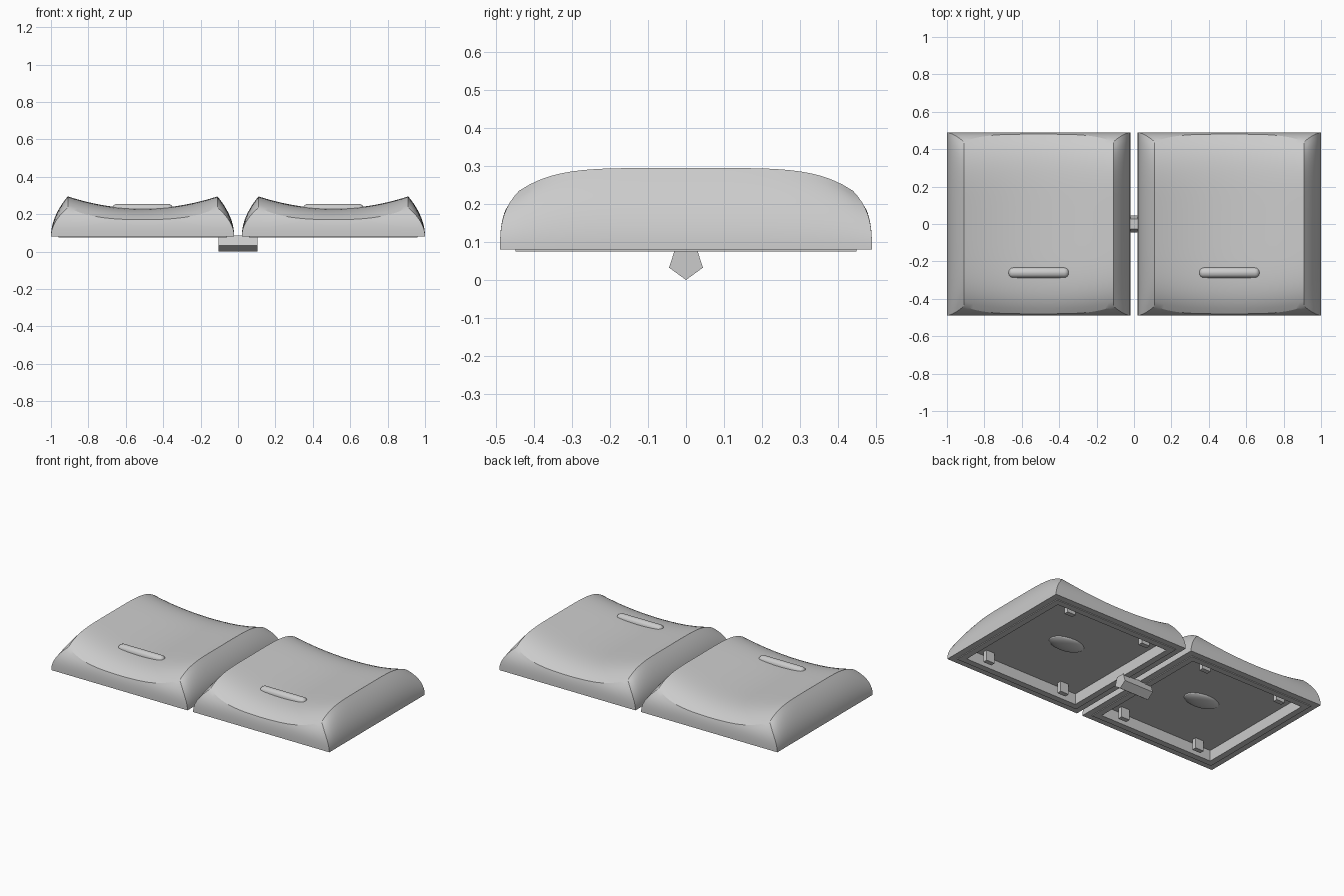
import bpy, bmesh, math

if "Cube" in bpy.data.objects:
    bpy.data.objects.remove(bpy.data.objects["Cube"], do_unlink=True)

grey = bpy.data.materials.new("light grey plastic")
grey.use_nodes = True
grey.diffuse_color = (0.6, 0.6, 0.6, 1)
grey.node_tree.nodes["Principled BSDF"].inputs["Base Color"].default_value = (0.6, 0.6, 0.6, 1)

N, WALL = 32, 10          # top grid cells, wall rows
BASE, OUT = 0.08, 0.49    # base height, half width of the base


def finish(name, bm, x=0.0, angle=22):
    bmesh.ops.recalc_face_normals(bm, faces=bm.faces)
    mesh = bpy.data.meshes.new(name)
    bm.to_mesh(mesh)
    bm.free()
    mesh.materials.append(grey)
    obj = bpy.data.objects.new(name, mesh)
    obj.location.x = x
    bpy.context.collection.objects.link(obj)
    bpy.ops.object.select_all(action="DESELECT")
    obj.select_set(True)
    bpy.context.view_layer.objects.active = obj
    bpy.ops.object.shade_smooth_by_angle(angle=math.radians(angle))
    return obj


def top_point(a, b):
    """Dished top: hollow across x, rolled over at both y ends."""
    x = 0.4 * a
    y = (0.48 - 0.04 * a ** 4) * b
    ridge = 0.295 - 0.06 * abs(y / 0.44) ** 5
    depth = 0.065 - 0.033 * (y / 0.48) ** 4
    return x, y, ridge - depth * (1 - a * a)


def cap_body(name, x):
    bm = bmesh.new()
    t = [2 * i / N - 1 for i in range(N + 1)]
    grid = [[bm.verts.new(top_point(a, b)) for b in t] for a in t]
    for i in range(N):
        for j in range(N):
            bm.faces.new((grid[i][j], grid[i + 1][j], grid[i + 1][j + 1], grid[i][j + 1]))
    # indices round the rim of the top
    rim = ([(i, 0) for i in range(N)] + [(N, j) for j in range(N)]
           + [(i, N) for i in range(N, 0, -1)] + [(0, j) for j in range(N, 0, -1)])
    top = [grid[i][j] for i, j in rim]
    loop = top

    def bridge(points):
        nonlocal loop
        new = [bm.verts.new(p) for p in points]
        for k in range(len(new)):
            n = (k + 1) % len(new)
            bm.faces.new((loop[k], loop[n], new[n], new[k]))
        loop = new

    # bulging walls down to the square base
    for row in range(1, WALL + 1):
        s = 1 - row / WALL
        points = []
        for (i, j), v in zip(rim, top):
            bx, by = OUT * t[i], OUT * t[j]
            points.append((bx + (v.co.x - bx) * s ** 2, by + (v.co.y - by) * s ** 3,
                           BASE + (v.co.z - BASE) * s))
        bridge(points)
    # stepped underside rim and hollow
    for half, z in ((0.45, BASE), (0.45, 0.075), (0.41, 0.075), (0.41, 0.145)):
        bridge([(half * t[i], half * t[j], z) for i, j in rim])
    bm.faces.new(loop)
    finish(name, bm, x)


def box(name, x, centre, size, bevel=0.0, segments=4):
    bm = bmesh.new()
    bmesh.ops.create_cube(bm, size=1)
    for v in bm.verts:
        v.co = [c + p * s for c, p, s in zip(centre, v.co, size)]
    if bevel:
        bmesh.ops.bevel(bm, geom=bm.edges[:], offset=bevel, segments=segments,
                        profile=0.5, affect="EDGES")
    return finish(name, bm, x, 35)


for side, x in (("left", 0.51), ("right", -0.51)):
    cap_body(side + "_cap", x)
    # raised finger bar
    box(side + "_finger_bar", x, (0, -0.26, 0.227), (0.325, 0.056, 0.056), 0.026)
    # clips in the hollow
    for sx in (1, -1):
        for sy in (1, -1):
            box(side + "_clip", x, (0.28 * sx, 0.365 * sy, 0.113), (0.06, 0.03, 0.07))
    # underside of the dish showing through the ceiling
    bm = bmesh.new()
    bmesh.ops.create_uvsphere(bm, u_segments=24, v_segments=12, radius=1)
    for v in bm.verts:
        v.co = (v.co.x * 0.12, v.co.y * 0.07, 0.147 + v.co.z * 0.025)
    finish(side + "_ceiling_bulge", bm, x, 30)

# five-sided bar joining the two caps
bm = bmesh.new()
ends = []
for x in (-0.105, 0.105):
    ends.append([bm.verts.new((x, 0.047 * math.sin(k * math.tau / 5),
                               0.047 - 0.047 * math.cos(k * math.tau / 5)))
                 for k in range(5)])
    bm.faces.new(ends[-1])
for k in range(5):
    n = (k + 1) % 5
    bm.faces.new((ends[0][k], ends[0][n], ends[1][n], ends[1][k]))
finish("connecting_bar", bm)
